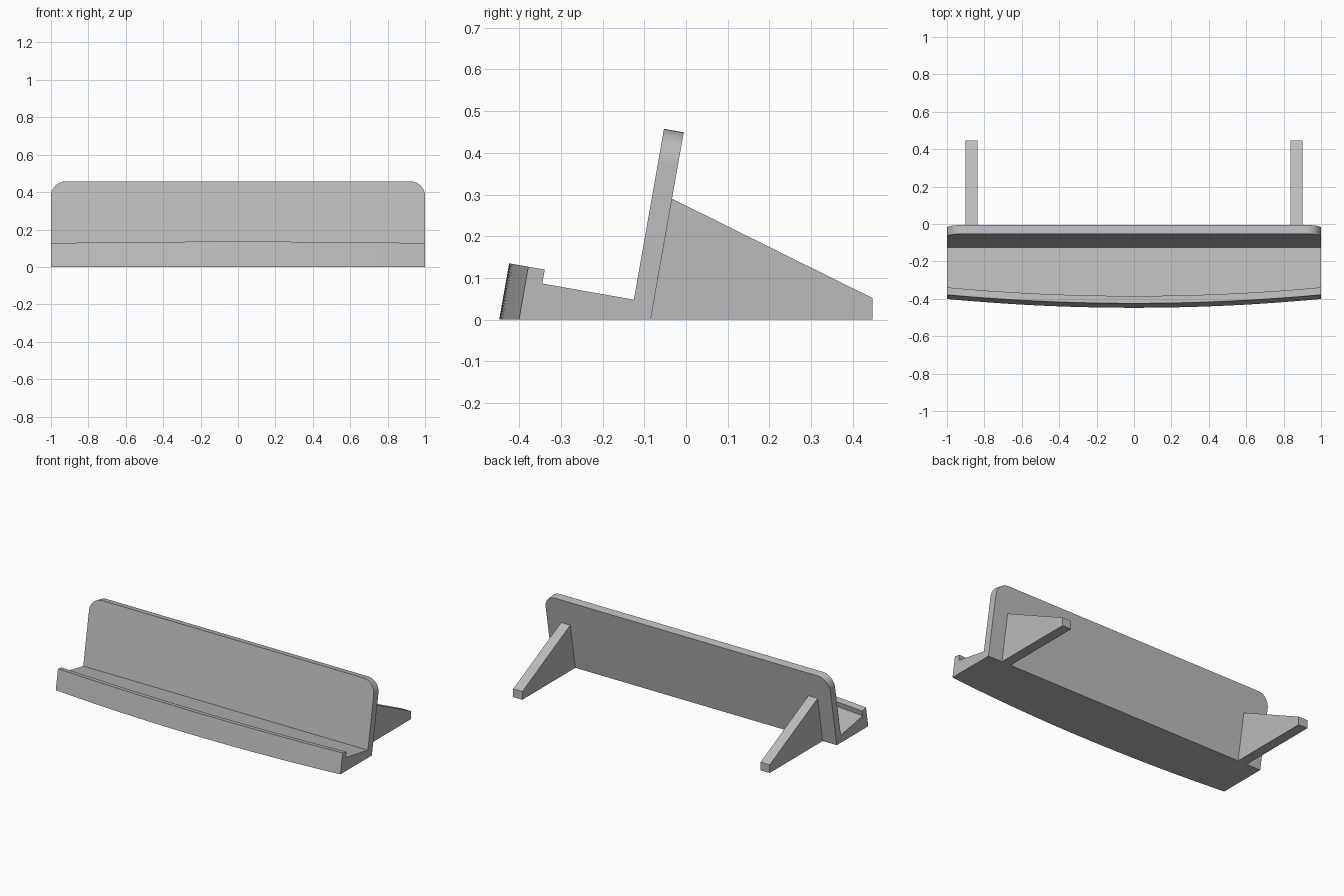
import bpy, bmesh
from math import sin, cos, tan, pi, radians, sqrt
from mathutils import Vector

cube = bpy.data.objects.get("Cube")
if cube:
    bpy.data.objects.remove(cube, do_unlink=True)

grey = bpy.data.materials.new("plain grey")
grey.use_nodes = True
colour = (0.5, 0.5, 0.5, 1)
grey.diffuse_color = colour
grey.node_tree.nodes["Principled BSDF"].inputs["Base Color"].default_value = colour

TILT = radians(10)
OUT = Vector((-cos(TILT), sin(TILT)))    # along the tray, towards the front lip
UP = Vector((sin(TILT), cos(TILT)))      # along the backrest
CREASE = Vector((-0.125, 0.048))         # where tray meets backrest
HEIGHT, THICK, RADIUS, BOW = 0.416, 0.048, 0.08, 0.0467


def loft(name, stations):
    """Skin a row of (x, [(y, z), ...]) sections and cap both ends."""
    bm = bmesh.new()
    rings = [[bm.verts.new((x, y, z)) for y, z in sec] for x, sec in stations]
    n = len(rings[0])
    for a, b in zip(rings, rings[1:]):
        for i in range(n):
            j = (i + 1) % n
            bm.faces.new((a[i], a[j], b[j], b[i]))
    bm.faces.new(rings[0])
    bm.faces.new(rings[-1])
    bmesh.ops.recalc_face_normals(bm, faces=bm.faces)
    mesh = bpy.data.meshes.new(name)
    bm.to_mesh(mesh)
    bm.free()
    mesh.materials.append(grey)
    obj = bpy.data.objects.new(name, mesh)
    bpy.context.collection.objects.link(obj)
    return obj


def drop(p):
    """Follow the tilt from p down to the ground."""
    return Vector((p.x - p.y * tan(TILT), 0))


def section(x):
    """Tray, bowed lip and round-cornered backrest at one x."""
    bow = BOW * (1 - x * x)
    over = max(0, abs(x) - (1 - RADIUS))
    height = HEIGHT - RADIUS + sqrt(max(0, RADIUS ** 2 - over ** 2))
    lip_foot = CREASE + OUT * (0.223 + bow)
    lip_in = lip_foot + UP * 0.034
    lip_out = lip_in + OUT * 0.04
    top_front = CREASE + UP * height
    top_back = top_front - OUT * THICK
    return [drop(top_back), drop(lip_out), lip_out, lip_in, lip_foot,
            CREASE, top_front, top_back]


# Tray and backrest in one piece, with dense sections at the round corners
flat = 1 - RADIUS
corner = [flat + RADIUS * sin(pi / 2 * i / 10) for i in range(1, 11)]
xs = [-x for x in reversed(corner)]
xs += [flat * (i / 14 - 1) for i in range(29)] + corner
stand = loft("tray_and_backrest", [(x, section(x)) for x in xs])
bpy.context.view_layer.objects.active = stand
stand.select_set(True)
bpy.ops.object.shade_smooth_by_angle(angle=radians(30))

# Rear support wedges
wedge = [(-0.0847, 0), (0.447, 0), (0.447, 0.052), (-0.0335, 0.29)]
for side, sign in (("left", 1), ("right", -1)):
    loft(side + "_rear_support", [(sign * 0.837, wedge), (sign * 0.901, wedge)])
